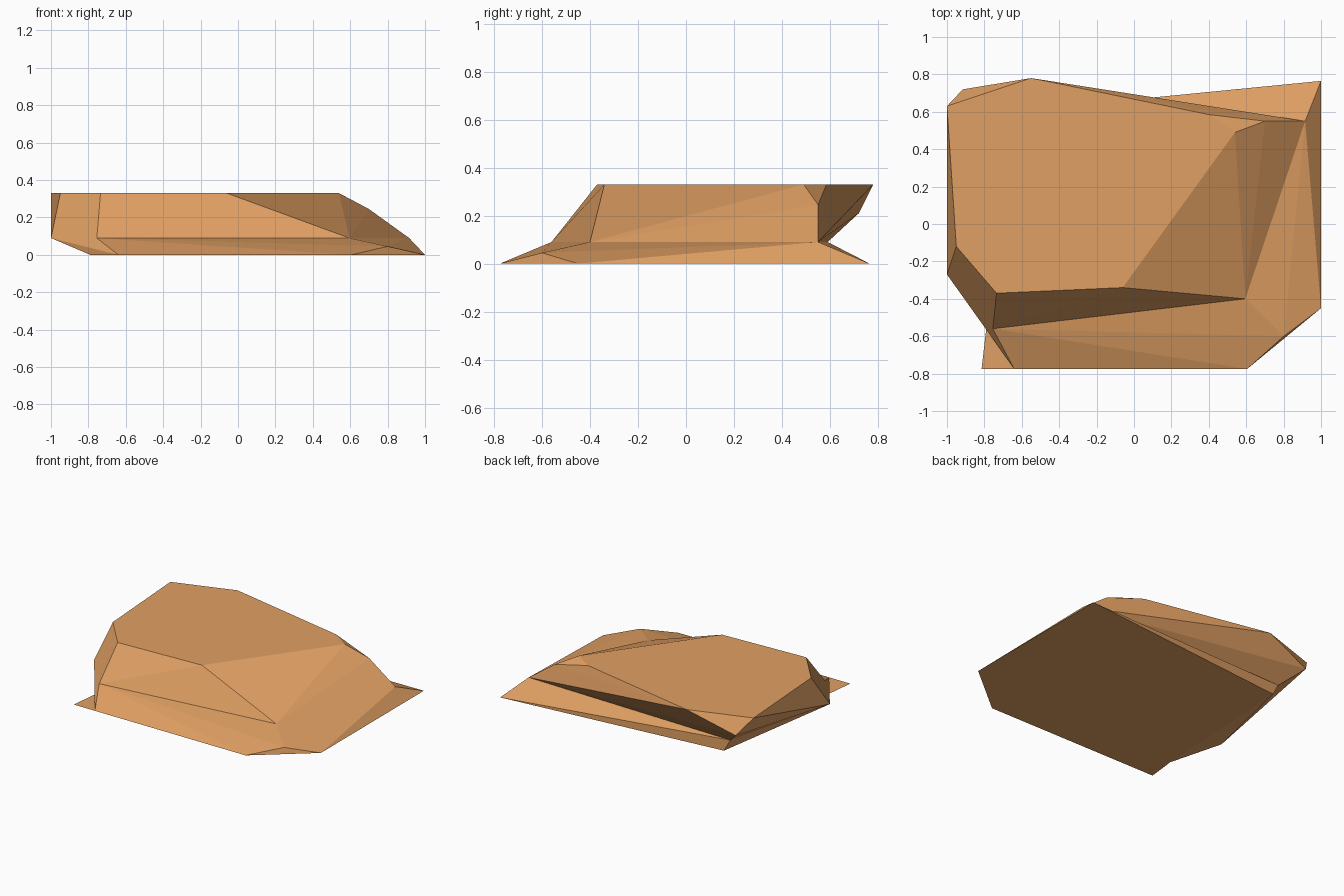
import bpy, bmesh, math

cube = bpy.data.objects.get("Cube")
if cube:
    bpy.data.objects.remove(cube, do_unlink=True)

# One warm sandstone colour
stone = bpy.data.materials.new("tan_stone")
stone.use_nodes = True
tan = (0.75, 0.35, 0.125, 1)
stone.diffuse_color = tan
bsdf = stone.node_tree.nodes["Principled BSDF"]
bsdf.inputs["Base Color"].default_value = tan
bsdf.inputs["Roughness"].default_value = 1

TOP, LEDGE, GROUND = 0.33, 0.09, 0.0


def level(z, *outline):
    return [(x, y, z) for x, y in outline]


def facet_block(name, points, toe=None):
    """Flat-faceted chunk wrapped around its corner points, open at the ledge."""
    bm = bmesh.new()
    for p in points:
        bm.verts.new(p)
    bmesh.ops.convex_hull(bm, input=bm.verts[:])
    bmesh.ops.delete(bm, geom=[v for v in bm.verts if not v.link_faces], context="VERTS")
    # Drop the hidden cap where the two chunks meet
    caps = [f for f in bm.faces if all(abs(v.co.z - LEDGE) < 1e-4 for v in f.verts)]
    bmesh.ops.delete(bm, geom=caps, context="FACES")
    bmesh.ops.recalc_face_normals(bm, faces=bm.faces[:])
    bmesh.ops.dissolve_limit(bm, angle_limit=math.radians(1),
                             verts=bm.verts[:], edges=bm.edges[:])
    if toe:
        bm.faces.new([bm.verts.new(p) for p in toe])
    mesh = bpy.data.meshes.new(name)
    bm.to_mesh(mesh)
    bm.free()
    mesh.materials.append(stone)
    obj = bpy.data.objects.new(name, mesh)
    bpy.context.collection.objects.link(obj)
    return obj


# Ring of corners shared by both chunks
ledge = level(LEDGE, (-1, -0.27), (-0.755, -0.56), (0.595, -0.4), (0.915, 0.55), (-0.78, 0.59))

# Upper chunk: flat top, steep front, overhanging back and chipped corners
plateau = level(TOP, (-0.95, -0.12), (-0.735, -0.37), (-0.06, -0.34), (0.54, 0.49),
                (0.4, 0.585), (-0.55, 0.78), (-1, 0.63))
chips = [(0.7, 0.55, 0.245), (-0.915, 0.72, 0.21)]
facet_block("upper_rock", plateau + chips + ledge)

# Lower chunk: shallow skirt spreading to the ground, with a thin front toe
ground = level(GROUND, (-0.64, -0.775), (0.605, -0.775), (1, -0.45), (1, 0.765),
               (-0.73, 0.595), (-0.79, -0.56))
toe = level(GROUND, (-0.815, -0.775), (-0.64, -0.775), (-0.79, -0.56))
facet_block("rock_skirt", ledge + ground + [(0.8, -0.6, 0.045)], toe)
